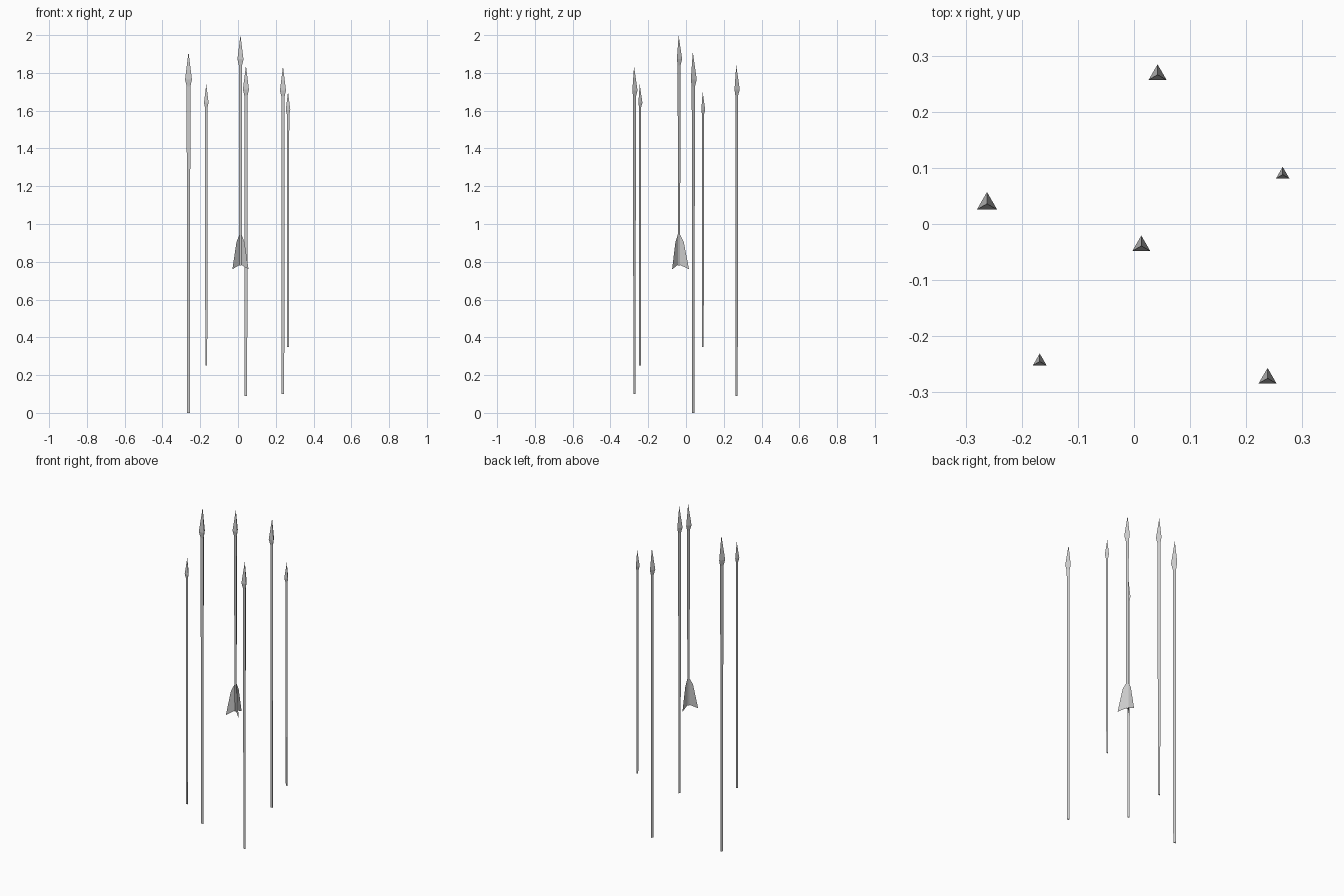
import bpy, bmesh, math

if "Cube" in bpy.data.objects:
    bpy.data.objects.remove(bpy.data.objects["Cube"])


def loft(name, x, y, rings, tip=None):
    """Three-sided loft through (radius, z) rings, optionally ending in a point."""
    bm = bmesh.new()
    loops = []
    for r, z in rings:
        loops.append([bm.verts.new((x + r * math.cos(math.radians(90 + 120 * i)),
                                    y + r * math.sin(math.radians(90 + 120 * i)), z))
                      for i in range(3)])
    for a, b in zip(loops, loops[1:]):
        for i in range(3):
            j = (i + 1) % 3
            bm.faces.new((a[i], a[j], b[j], b[i]))
    bm.faces.new(loops[0][::-1])
    if tip is not None:
        p = bm.verts.new((x, y, tip))
        for i in range(3):
            bm.faces.new((loops[-1][i], loops[-1][(i + 1) % 3], p))
    else:
        bm.faces.new(loops[-1])
    return finish(name, bm)


def finish(name, bm):
    mesh = bpy.data.meshes.new(name)
    bm.to_mesh(mesh)
    bm.free()
    obj = bpy.data.objects.new(name, mesh)
    bpy.context.collection.objects.link(obj)
    return obj


def arrow(name, x, y, bottom, top, r):
    """Tapered triangular shaft with a pointed head; r is the head radius."""
    k = r / 0.021
    barb, neck = top - 0.145 * k, top - 0.185 * k
    loft(name + "_shaft", x, y, [(0.41 * r, bottom), (0.54 * r, neck + 0.02)])
    loft(name + "_head", x, y, [(0.5 * r, neck), (r, barb)], tip=top)


# Arrows: x, y, bottom, tip, head radius
arrow("left_arrow", -0.262, 0.036, 0.0, 1.91, 0.021)
arrow("front_left_arrow", -0.168, -0.245, 0.25, 1.74, 0.0142)
arrow("centre_arrow", 0.013, -0.039, 0.78, 2.0, 0.0185)
arrow("back_arrow", 0.042, 0.266, 0.09, 1.84, 0.0185)
arrow("front_right_arrow", 0.238, -0.275, 0.10, 1.835, 0.0185)
arrow("right_arrow", 0.265, 0.088, 0.35, 1.70, 0.0138)

# Thin feather vanes on the centre arrow
profile = [(0.004, 0.95), (0.027, 0.905), (0.055, 0.76), (0.004, 0.785)]
bm = bmesh.new()
for angle in (90, 219, 321):
    a = math.radians(angle)
    bm.faces.new([bm.verts.new((0.013 + r * math.cos(a), -0.039 + r * math.sin(a), z))
                  for r, z in profile])
finish("feather_vanes", bm)
